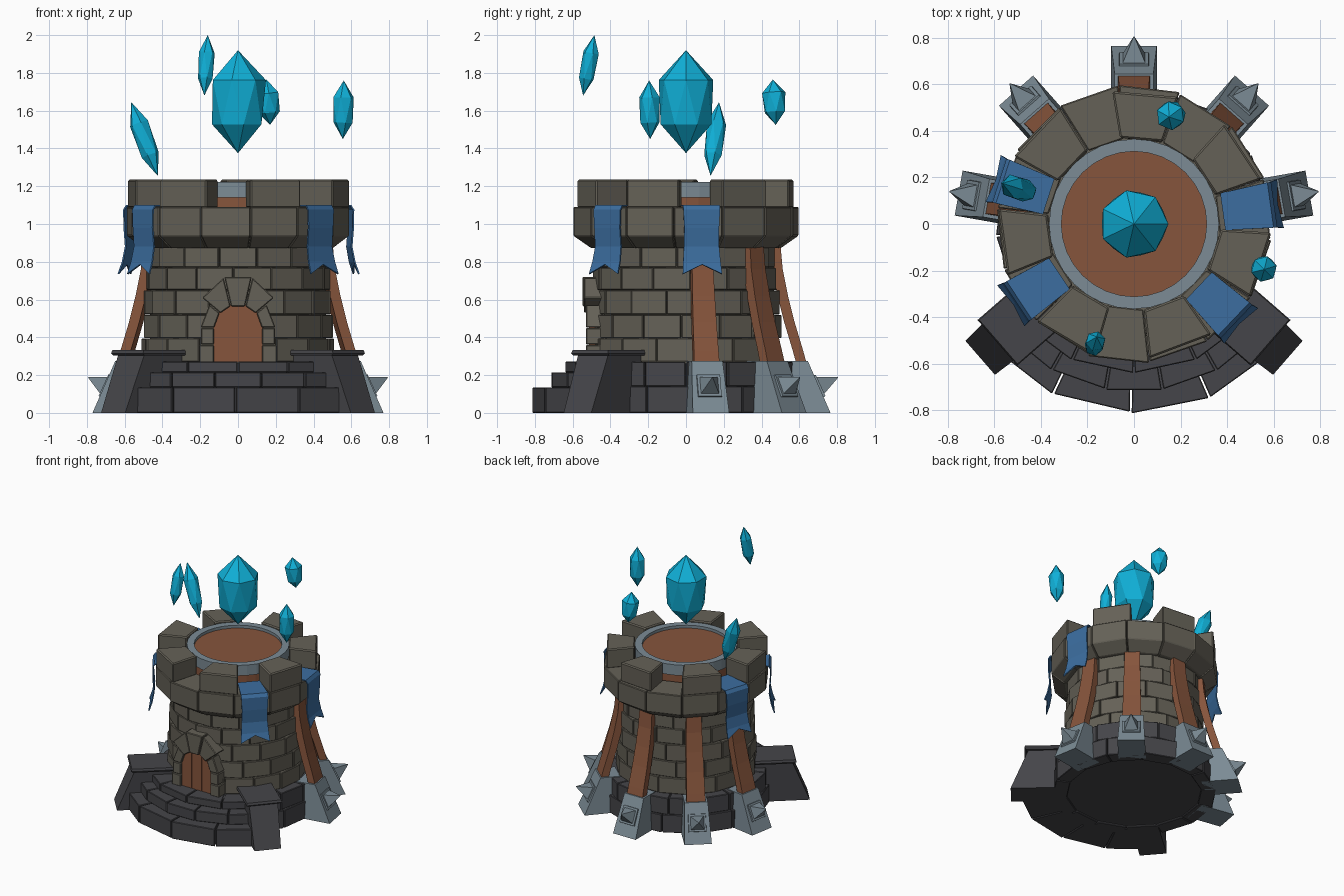
import bpy, bmesh, random
from math import sin, cos, pi, radians
from mathutils import Vector

if "Cube" in bpy.data.objects:
    bpy.data.objects.remove(bpy.data.objects["Cube"])

random.seed(4)


def material(name, rgb):
    m = bpy.data.materials.new(name)
    m.diffuse_color = (*rgb, 1)
    m.use_nodes = True
    m.node_tree.nodes["Principled BSDF"].inputs["Base Color"].default_value = m.diffuse_color
    return m


STONE = material("stone", (.13, .12, .095))
DARK = material("dark_stone", (.06, .06, .067))
WOOD = material("wood", (.24, .09, .045))
IRON = material("iron", (.2, .26, .3))
BLUE = material("cloth", (.045, .155, .35))
GEM = material("crystal", (.005, .43, .68))


def finish(name, bm, mat, bevel=0):
    bmesh.ops.recalc_face_normals(bm, faces=bm.faces)
    me = bpy.data.meshes.new(name)
    bm.to_mesh(me)
    bm.free()
    me.materials.append(mat)
    ob = bpy.data.objects.new(name, me)
    bpy.context.collection.objects.link(ob)
    if bevel:
        b = ob.modifiers.new("bevel", 'BEVEL')
        b.width, b.segments = bevel, 1
    return ob


def polar(a, r, z, t=0):
    """Point at angle a (degrees), radius r, sideways offset t."""
    a = radians(a)
    return (r * cos(a) - t * sin(a), r * sin(a) + t * cos(a), z)


def loft(bm, loops):
    rings = [[bm.verts.new(p) for p in lp] for lp in loops]
    n = len(rings[0])
    for A, B in zip(rings, rings[1:]):
        for i in range(n):
            j = (i + 1) % n
            bm.faces.new((A[i], A[j], B[j], B[i]))
    bm.faces.new(rings[0][::-1])
    bm.faces.new(rings[-1])


def wedge(bm, a0, a1, profile):
    loft(bm, [[polar(a, r, z) for r, z in profile] for a in (a0, a1)])


def course(bm, n, start, r0, r1, z0, z1, span=360, jitter=.006, gap=.3):
    """A row of n flat-faced blocks following an arc."""
    step = span / n
    for i in range(n):
        a, r = start + i * step, r1 + random.uniform(-jitter, jitter)
        wedge(bm, a + gap, a + step - gap, [(r0, z0), (r, z0), (r, z1), (r0, z1)])


def rect(a, r0, r1, hw, z):
    return [polar(a, r, z, t) for r, t in ((r0, -hw), (r1, -hw), (r1, hw), (r0, hw))]


def lathe(name, profile, mat, n=32):
    bm = bmesh.new()
    rings = [[bm.verts.new(polar(360 * i / n, r, z)) for i in range(n)] for r, z in profile]
    for A, B in zip(rings, rings[1:] + rings[:1]):
        for i in range(n):
            j = (i + 1) % n
            bm.faces.new((A[i], A[j], B[j], B[i]))
    return finish(name, bm, mat)


def drum(name, r, z0, z1, mat, n=32):
    bm = bmesh.new()
    loft(bm, [[polar(360 * i / n, r, z) for i in range(n)] for z in (z0, z1)])
    return finish(name, bm, mat)


# Dark foundation ring
bm = bmesh.new()
course(bm, 14, 5, .48, .59, 0, .14)
course(bm, 16, 0, .42, .575, .14, .27)
finish("foundation", bm, DARK, .004)
drum("foundation_core", .55, .012, .262, DARK)

# Front steps between the buttresses
bm = bmesh.new()
course(bm, 4, -140, .52, .81, 0, .135, 98, .004)
course(bm, 5, -139, .5, .72, .135, .215, 98, .004)
course(bm, 4, -139, .45, .64, .215, .272, 98, .004)
finish("front_steps", bm, DARK, .004)

# Front buttresses with cap slabs
bm = bmesh.new()
for a in (-41, -139):
    loft(bm, [rect(a, .48, .876, .097, 0), rect(a, .48, .75, .105, .305)])
    loft(bm, [rect(a, .48, .765, .125, .303), rect(a, .48, .778, .13, .315),
              rect(a, .48, .772, .125, .332)])
finish("front_buttresses", bm, DARK)

# Tower wall in staggered block courses
bm = bmesh.new()
levels = [.27, .395, .52, .65, .77, .89]
for k, (z0, z1) in enumerate(zip(levels, levels[1:])):
    course(bm, 15, -90 + 12 * (k % 2) + 3 * k, .43, .507 - .006 * k, z0 + .001, z1 - .001)
finish("tower_wall", bm, STONE, .004)
drum("tower_core", .465, .26, 1.0, STONE)

# Flared collar and battlements
STEP = 360 / 7
bm = bmesh.new()
for i in range(14):
    a = -109.3 + i * STEP / 2
    r = .595 + random.uniform(-.006, .006)
    wedge(bm, a + .2, a + STEP / 2 - .2,
          [(.37, .875), (.505, .872), (r, .938), (r, 1.09), (.37, 1.09)])
finish("collar", bm, STONE, .005)
bm = bmesh.new()
for i in range(7):
    a, r = -83.5 + i * STEP, .585 + random.uniform(-.008, .008)
    wedge(bm, a, a + 28.5, [(.375, 1.085), (r, 1.085), (r, 1.235), (.375, 1.235)])
finish("battlements", bm, STONE, .008)

# Roof platform with iron rim
drum("platform", .345, .95, 1.145, WOOD)
drum("platform_floor", .32, 1.14, 1.2, WOOD)
lathe("platform_rim", [(.312, 1.14), (.365, 1.14), (.365, 1.222), (.312, 1.222)], IRON)

# Five curved timber braces on iron feet with spikes
wood, iron = bmesh.new(), bmesh.new()
for a in (10, 48.5, 90, 131.5, 170):
    path = [(.645, .24), (.62, .33), (.575, .48), (.54, .62), (.512, .76), (.5, .89)]
    loft(wood, [rect(a, r - .055, r, .069 - .003 * i, z) for i, (r, z) in enumerate(path)])
    loft(iron, [rect(a, .5, .765, .098, 0), rect(a, .5, .645, .083, .275)])

    def face_square(h, d):
        out = []
        for u, t in ((-h, -h), (-h, h), (h, h), (h, -h)):
            out.append(polar(a, .70 + .907 * d - .42 * u, .14 + .42 * d + .907 * u, t))
        return out
    loft(iron, [face_square(.066, -.01), face_square(.062, .014)])
    loft(iron, [face_square(.05, .01), face_square(.002, .115)])
finish("timber_braces", wood, WOOD)
finish("brace_feet", iron, IRON)


# Arched door, planks split by narrow grooves
def slab(bm, outline, y0, y1):
    loft(bm, [[(x, y, z) for x, z in outline] for y in (y0, y1)])


def arch(r, deg):
    return (r * cos(radians(deg)), .45 + r * sin(radians(deg)))


bm = bmesh.new()
slab(bm, [(-.13, .27), (.13, .27)] + [arch(.13, d) for d in range(0, 181, 20)], -.40, -.508)
for x0, x1 in ((-.128, -.046), (-.042, .042), (.046, .128)):
    top = [.45 + max(0, .13 ** 2 - x * x) ** .5 for x in (x0, (x0 + x1) / 2, x1)]
    slab(bm, [(x0, .27), (x1, .27), (x1, top[2]), ((x0 + x1) / 2, top[1]), (x0, top[0])],
         -.45, -.513)
finish("door", bm, WOOD)

# Stone door surround with heavy keystones
bm = bmesh.new()
for s in (-1, 1):
    for z0, z1, w in ((.268, .36, .205), (.362, .45, .196)):
        slab(bm, [(s * .128, z0), (s * w, z0), (s * w, z1), (s * .128, z1)], -.42, -.53)
    ring = [arch(.126, 1), arch(.198, 1), arch(.195, 39), arch(.126, 39)]
    slab(bm, [(s * x, z) for x, z in ring], -.42, -.53)
    ring = [arch(.122, 40), arch(.248, 40), arch(.276, 74), arch(.122, 71)]
    slab(bm, [(s * x, z) for x, z in ring], -.42, -.54)
slab(bm, [arch(.12, 72), arch(.279, 75), arch(.279, 105), arch(.12, 108)], -.42, -.548)
finish("door_surround", bm, STONE, .005)

# Swallow-tailed banners draped through the crenels
bm = bmesh.new()
rows = [(.385, 1.097, .08), (.59, 1.097, .098), (.604, 1.075, .098), (.603, .98, .093),
        (.595, .88, .094), (.61, .80, .1), (.632, .735, .105)]
for a in (-43.6, 7.9, 162.1, 213.6):
    grid = []
    for i, (r, z, h) in enumerate(rows):
        last = i == len(rows) - 1
        grid.append([bm.verts.new(polar(a, r - (.012 if last and t == 0 else 0),
                                        z + (.05 if last and t == 0 else 0), t * h))
                     for t in (-1, 0, 1)])
    for A, B in zip(grid, grid[1:]):
        for j in (0, 1):
            bm.faces.new((A[j], A[j + 1], B[j + 1], B[j]))
banner = finish("banners", bm, BLUE)
sol = banner.modifiers.new("thickness", 'SOLIDIFY')
sol.thickness, sol.offset = .008, 0


# Floating crystals: twisted rings between two points
def crystal(name, bottom, top, r, n):
    bm = bmesh.new()
    b, t = Vector(bottom), Vector(top)
    q = (t - b).to_track_quat('Z', 'Y')

    def ring(f, rr, twist):
        return [bm.verts.new(b.lerp(t, f) + q @ Vector((rr * cos(w), rr * sin(w), 0)))
                for w in ((i + twist) * 2 * pi / n for i in range(n))]
    lo, hi = ring(.28, r * .93, 0), ring(.71, r, .5)
    vb, vt = bm.verts.new(b), bm.verts.new(t)
    for i in range(n):
        j = (i + 1) % n
        for f in ((vb, lo[j], lo[i]), (lo[i], lo[j], hi[i]),
                  (hi[i], lo[j], hi[j]), (hi[i], hi[j], vt)):
            bm.faces.new(f)
    finish(name, bm, GEM)


crystal("main_crystal", (0, 0, 1.375), (0, 0, 1.92), .148, 7)
crystal("crystal_back", (.17, .475, 1.525), (.15, .46, 1.765), .062, 6)
crystal("crystal_left", (-.425, .13, 1.255), (-.565, .175, 1.645), .052, 6)
crystal("crystal_right", (.555, -.19, 1.45), (.56, -.195, 1.76), .056, 6)
crystal("crystal_front", (-.178, -.545, 1.68), (-.16, -.485, 2.0), .043, 6)
